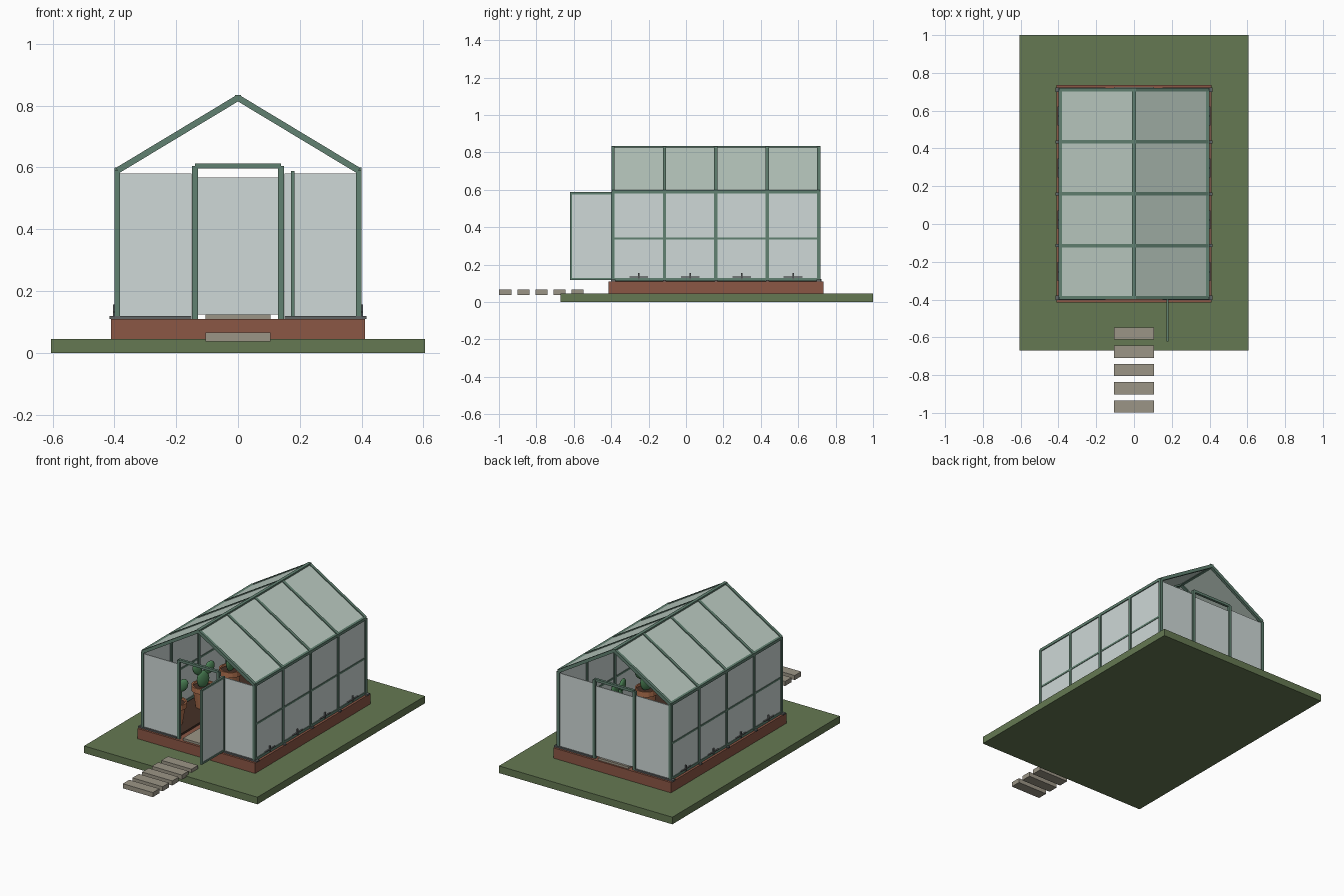
import bpy, math
from mathutils import Vector, Matrix

if "Cube" in bpy.data.objects:
    bpy.data.objects.remove(bpy.data.objects["Cube"])


def mat(name, *rgb):
    m = bpy.data.materials.new(name)
    m.diffuse_color = (*rgb, 1)
    m.use_nodes = True
    m.node_tree.nodes["Principled BSDF"].inputs["Base Color"].default_value = m.diffuse_color
    return m


GRASS = mat("grass", .13, .19, .085)
BRICK = mat("brick", .26, .095, .06)
FRAME = mat("painted_frame", .12, .22, .165)
WALL = mat("wall_glass", .62, .69, .68)
ROOF = mat("roof_glass", .50, .60, .54)
STONE = mat("stone", .33, .30, .24)
SOIL = mat("soil", .06, .03, .02)
METAL = mat("dark_metal", .12, .13, .13)
CLAY = mat("terracotta", .45, .17, .08)
LEAF = mat("cactus_green", .07, .22, .09)


def finish(name, m):
    o = bpy.context.object
    o.name = name
    o.data.materials.append(m)
    return o


def box(name, x0, x1, y0, y1, z0, z1, m):
    bpy.ops.mesh.primitive_cube_add(size=1)
    o = finish(name, m)
    o.data.transform(Matrix.Translation(((x0 + x1) / 2, (y0 + y1) / 2, (z0 + z1) / 2))
                     @ Matrix.Diagonal((x1 - x0, y1 - y0, z1 - z0, 1)))
    return o


def bar(name, a, b, w=.018, m=FRAME, depth=None):
    """Rectangular bar from a to b; depth is the size along y for sloping bars."""
    a, b = Vector(a), Vector(b)
    d = (b - a).normalized()
    side = Vector((1, 0, 0)) if abs(d.y) > .9 else Vector((0, 1, 0))
    up = d.cross(side)
    rot = Matrix((side, up, d)).transposed().to_4x4()
    bpy.ops.mesh.primitive_cube_add(size=1)
    o = finish(name, m)
    o.data.transform(Matrix.Translation((a + b) / 2) @ rot
                     @ Matrix.Diagonal((depth or w, w, (b - a).length, 1)))
    return o


def lathe(name, profile, loc, m, n=16):
    verts = [(r * math.cos(2 * math.pi * i / n), r * math.sin(2 * math.pi * i / n), z)
             for r, z in profile for i in range(n)]
    faces = [(k * n + i, k * n + (i + 1) % n, (k + 1) * n + (i + 1) % n, (k + 1) * n + i)
             for k in range(len(profile) - 1) for i in range(n)]
    faces += [tuple(reversed(range(n))), tuple(range(len(verts) - n, len(verts)))]
    me = bpy.data.meshes.new(name)
    me.from_pydata(verts, [], faces)
    me.materials.append(m)
    o = bpy.data.objects.new(name, me)
    o.location = loc
    bpy.context.collection.objects.link(o)
    return o


def pad(name, loc, size, tilt, turn):
    bpy.ops.mesh.primitive_uv_sphere_add(segments=14, ring_count=8, location=loc)
    o = finish(name, LEAF)
    o.scale = size
    o.rotation_euler = (0, tilt, turn)
    bpy.ops.object.shade_smooth()


# Ground, brick plinth, floor beds and path
box("lawn", -.605, .605, -.67, 1, 0, .045, GRASS)
box("brick_plinth", -.41, .41, -.415, .735, .045, .11, BRICK)
box("floor_path", -.105, .105, -.40, .725, .108, .124, STONE)
for i in range(5):
    y = -.58 - .0965 * i
    box("stepping_stone", -.105, .105, max(y - .0325, -1), y + .0325, .037, .066, STONE)

# Repeating bays along the length
Y0, Y1, X, EAVE, RIDGE = -.39, .71, .39, .59, .825
ys = [Y0 + (Y1 - Y0) * i / 4 for i in range(5)]

for s in (-1, 1):
    box("soil_bed", min(s * .15, s * .37), max(s * .15, s * .37), -.385, .705, .108, .122, SOIL)
    # Posts, rafters and foot plates
    for y in ys:
        bar("side_post", (s * X, y, .11), (s * X, y, EAVE))
        bar("rafter", (s * X, y, EAVE), (0, y, RIDGE), .02, depth=.018)
        box("foot_plate", s * .4 - .015, s * .4 + .015, y - .008, y + .008, .11, .118, METAL)
    # Long rails
    for z, w in ((.12, .016), (.34, .012), (EAVE, .018)):
        bar("side_rail", (s * X, Y0, z), (s * X, Y1, z), w)
    # Bay glazing, vent latch and potted cactus
    for i in range(4):
        a, b = ys[i], ys[i + 1]
        c = (a + b) / 2
        bar("side_pane", (s * X, c, .12), (s * X, c, .585), .006, WALL, depth=b - a - .012)
        bar("roof_pane", (s * (X - .004), c, EAVE + .003), (s * .004, c, RIDGE), .006, ROOF,
            depth=b - a - .012)
        box("latch_plate", s * .4 - .004, s * .4 + .004, c - .05, c + .05, .131, .136, METAL)
        box("latch_pin", s * .4 - .004, s * .4 + .004, c - .004, c + .004, .12, .156, METAL)
        px = s * .26
        lathe("clay_pot", [(.042, 0), (.058, .105), (.068, .105), (.068, .138), (.058, .138),
                           (.055, .122)], (px, c, .122), CLAY)
        lathe("pot_soil", [(.055, 0), (.055, .006)], (px, c, .243), SOIL)
        turn = .6 + .5 * i
        u = Vector((math.cos(turn), math.sin(turn), 0))
        base = Vector((px, c, 0))
        pad("cactus_pad", base + Vector((0, 0, .295)), (.04, .018, .055), 0, turn)
        pad("cactus_pad", base + u * .042 + Vector((0, 0, .36)), (.03, .015, .042), .45, turn)
        pad("cactus_pad", base - u * .038 + Vector((0, 0, .365)), (.028, .014, .04), -.45, turn)

bar("ridge_beam", (0, Y0 - .009, RIDGE), (0, Y1 + .009, RIDGE), .02)

# Both end walls, with open gables above
for y, end in ((Y0, "front"), (Y1, "back")):
    for s in (-1, 1):
        bar(end + "_door_post", (s * .139, y, .11), (s * .139, y, .605))
        xa, xb = sorted((s * .15, s * .385))
        box(end + "_pane", xa, xb, y - .003, y + .003, .12, .58, WALL)
        xa, xb = sorted((s * .15, s * .415))
        box(end + "_sill", xa, xb, y - .012, y + .012, .11, .119, METAL)
    bar(end + "_door_head", (-.139, y, .604), (.139, y, .604), .016)
box("back_door_pane", -.135, .135, Y1 - .003, Y1 + .003, .125, .567, WALL)

# Open door leaf
DX, DA, DB = .177, -.395, -.615
box("door_pane", DX - .003, DX + .003, DB, DA, .125, .58, WALL)
for y in (DA, DB):
    bar("door_stile", (DX, y, .117), (DX, y, .588), .012)
for z in (.123, .582):
    bar("door_rail", (DX, DB, z), (DX, DA, z), .012)
